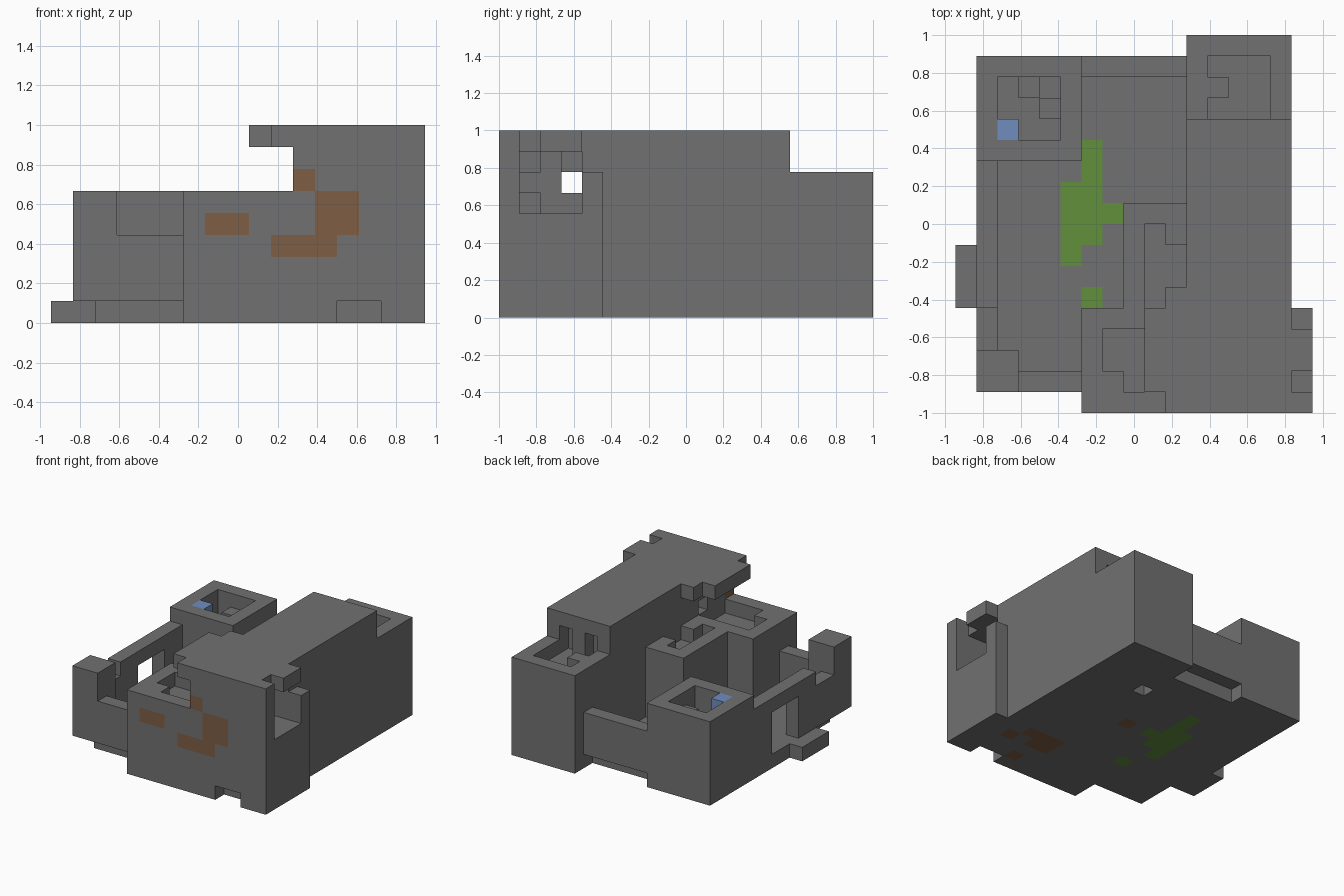
import bpy
import bmesh
from itertools import product
from mathutils import Vector

UNIT = 1 / 9
ORIGIN = Vector((8.5, 9, 0))

if "Cube" in bpy.data.objects:
    bpy.data.objects.remove(bpy.data.objects["Cube"])


def make_material(name, r, g, b):
    mat = bpy.data.materials.new(name)
    mat.use_nodes = True
    mat.diffuse_color = (r, g, b, 1)
    mat.node_tree.nodes["Principled BSDF"].inputs["Base Color"].default_value = (r, g, b, 1)
    return mat


MATERIALS = [
    make_material("stone_grey", 0.165, 0.165, 0.165),
    make_material("rust_brown", 0.21, 0.112, 0.06),
    make_material("moss_green", 0.12, 0.28, 0.046),
    make_material("water_blue", 0.16, 0.27, 0.52),
]


def block(x0, y0, z0, x1, y1, z1):
    """All unit cells between two grid corners."""
    return set(product(range(x0, x1), range(y0, y1), range(z0, z1)))


def union(boxes):
    return set().union(*(block(*b) for b in boxes))


# Coloured cells
PAINT = {}
for index, boxes in (
    (1, [(7, 0, 4, 9, 1, 5), (10, 0, 3, 13, 1, 4), (12, 0, 4, 14, 1, 6), (11, 0, 6, 12, 1, 7),
         (11, 4, 0, 14, 5, 1), (11, 3, 0, 13, 4, 1), (14, 3, 0, 15, 4, 1),
         (12, 1, 0, 13, 2, 1), (9, 9, 0, 10, 10, 1)]),
    (2, [(6, 8, 0, 7, 13, 1), (5, 7, 0, 6, 11, 1), (7, 9, 0, 8, 10, 1), (6, 5, 0, 7, 6, 1)]),
    (3, [(2, 13, 4, 3, 14, 6)]),
):
    PAINT.update(dict.fromkeys(union(boxes), index))

parts = {}
solid = set()


def part(name, boxes, cuts=(), extras=()):
    """Carve cuts out of the boxes, put extras back, and claim the free cells."""
    cells = ((union(boxes) - union(cuts)) | union(extras)) - solid
    parts[name] = cells
    solid.update(cells)


# Front gatehouse with rooftop basin, chamber and overhanging roof
part("gatehouse",
     [(6, 0, 0, 11, 5, 6), (11, 0, 0, 17, 5, 9)],
     [(13, 0, 0, 15, 1, 1), (7, 2, 5, 11, 4, 6), (8, 1, 5, 11, 2, 6),
      (12, 1, 5, 17, 4, 8), (16, 1, 8, 17, 2, 9), (16, 4, 7, 17, 5, 9), (11, 3, 6, 12, 4, 7)],
     [(12, 2, 5, 13, 3, 8), (12, 3, 5, 13, 4, 6), (12, 1, 6, 13, 2, 7)])
part("roof_overhang", [(10, 0, 8, 11, 6, 9), (9, 1, 8, 10, 5, 9)])

# Long hall with a lower rear terrace and two windows
part("hall",
     [(11, 5, 0, 16, 14, 9), (11, 14, 0, 16, 18, 7)],
     [(12, 14, 6, 15, 17, 7), (14, 13, 6, 15, 14, 8), (12, 13, 6, 13, 14, 8),
      (11, 13, 0, 12, 14, 1)],
     [(12, 15, 6, 13, 16, 7)])

# Walled basin beside the hall
part("side_basin", [(8, 5, 0, 11, 10, 6)],
     [(9, 5, 5, 10, 9, 6), (10, 6, 5, 11, 8, 6)])

# Rear tower with a sunken top
part("rear_tower", [(1, 12, 0, 6, 17, 6)], [(2, 13, 4, 5, 16, 6)],
     [(2, 13, 4, 3, 14, 6), (3, 15, 4, 4, 16, 5), (4, 14, 4, 5, 15, 5)])

# Courtyard walls
part("side_wall", [(1, 5, 1, 2, 12, 5), (1, 3, 1, 2, 5, 4)], [(1, 7, 1, 2, 10, 4)])
part("corner_post", [(1, 1, 1, 3, 3, 6)])
part("front_wall", [(3, 1, 1, 6, 2, 4)])
part("back_wall", [(6, 16, 1, 11, 17, 4)])

# Courtyard floor and side step
part("courtyard_floor", [(2, 2, 0, 11, 16, 1), (1, 8, 0, 2, 12, 1)])
part("side_step", [(0, 5, 0, 2, 8, 1)])


def build(name, cells):
    """Turn cells into a flat shell, keeping only the exposed faces."""
    bm = bmesh.new()
    verts = {}

    def corner(p):
        key = tuple(p)
        if key not in verts:
            verts[key] = bm.verts.new((Vector(p) - ORIGIN) * UNIT)
        return verts[key]

    for cell in sorted(cells):
        for axis, side in product(range(3), (0, 1)):
            near = list(cell)
            near[axis] += 2 * side - 1
            if tuple(near) in solid:
                continue
            u, v = (axis + 1) % 3, (axis + 2) % 3
            quad = []
            for du, dv in ((0, 0), (1, 0), (1, 1), (0, 1)):
                p = list(cell)
                p[axis] += side
                p[u] += du
                p[v] += dv
                quad.append(corner(p))
            face = bm.faces.new(quad if side else quad[::-1])
            face.material_index = PAINT.get(cell, 0)
    bmesh.ops.dissolve_limit(bm, angle_limit=0.01, verts=bm.verts, edges=bm.edges,
                             delimit={'MATERIAL'})
    mesh = bpy.data.meshes.new(name)
    bm.to_mesh(mesh)
    bm.free()
    for mat in MATERIALS:
        mesh.materials.append(mat)
    bpy.context.collection.objects.link(bpy.data.objects.new(name, mesh))


for part_name, part_cells in parts.items():
    build(part_name, part_cells)
